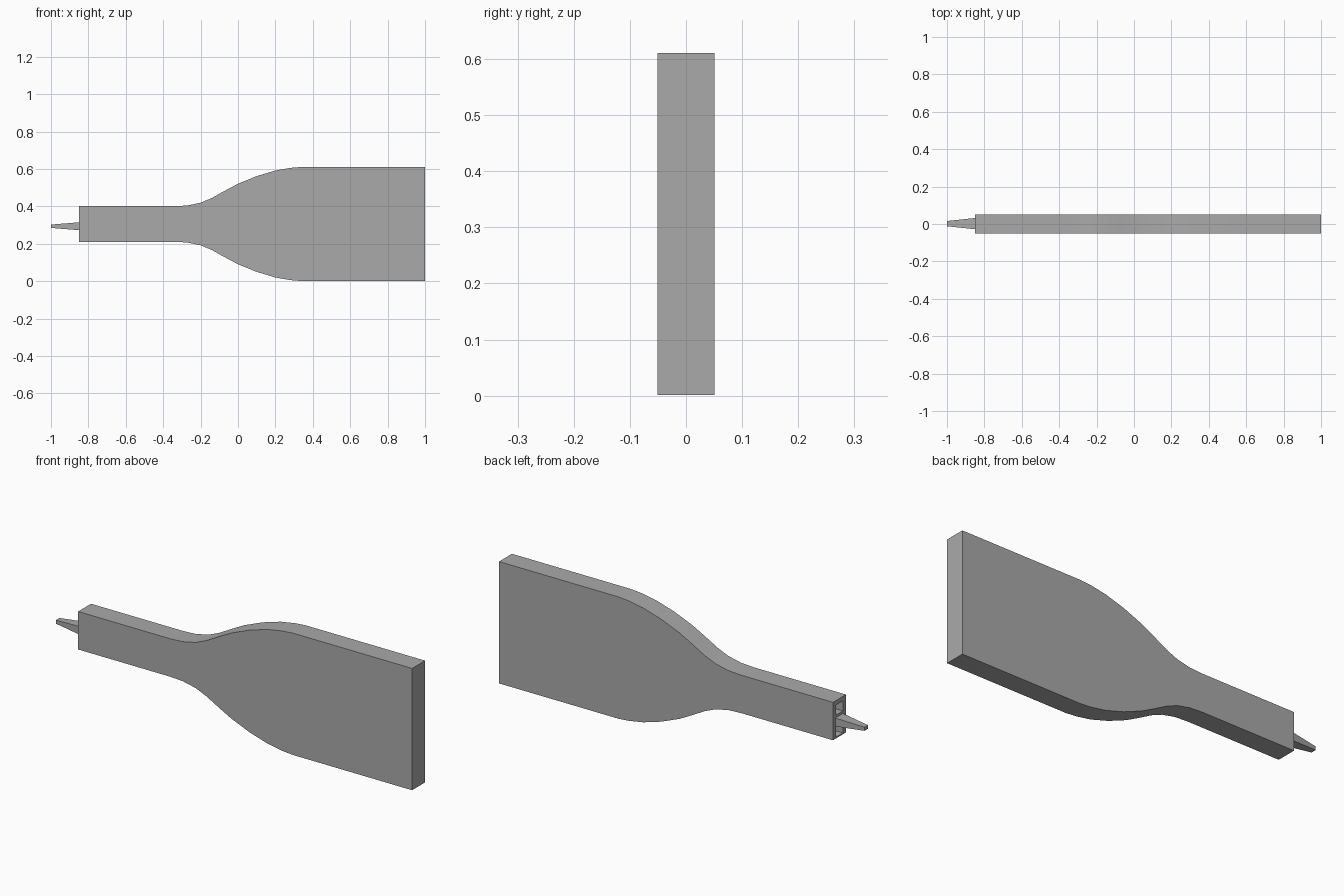
import bpy, bmesh
from mathutils import Vector

cube = bpy.data.objects.get("Cube")
if cube:
    bpy.data.objects.remove(cube, do_unlink=True)

grey = bpy.data.materials.new("plain grey")
grey.use_nodes = True
grey.diffuse_color = (0.4, 0.4, 0.4, 1)
grey.node_tree.nodes["Principled BSDF"].inputs["Base Color"].default_value = (0.4, 0.4, 0.4, 1)

MID = 0.306      # height of the paddle's long axis
NECK_END = -0.85


def loft(name, first, second):
    """Solid between two matching outlines, given as lists of points."""
    bm = bmesh.new()
    a = [bm.verts.new(p) for p in first]
    b = [bm.verts.new(p) for p in second]
    bm.faces.new(a)
    bm.faces.new(b[::-1])
    for i in range(len(a)):
        j = (i + 1) % len(a)
        bm.faces.new((a[j], a[i], b[i], b[j]))
    bmesh.ops.recalc_face_normals(bm, faces=bm.faces)
    mesh = bpy.data.meshes.new(name)
    bm.to_mesh(mesh)
    bm.free()
    obj = bpy.data.objects.new(name, mesh)
    bpy.context.collection.objects.link(obj)
    mesh.materials.append(grey)
    return obj


def rect(x, y, z, half_y, half_z):
    return [Vector((x, y + sy * half_y, z + sz * half_z))
            for sy, sz in ((-1, -1), (1, -1), (1, 1), (-1, 1))]


# Paddle body: half-height profile, mirrored about the long axis
profile = [(NECK_END, .095), (-.34, .095), (-.27, .099), (-.2, .114), (-.14, .139),
           (-.07, .178), (0, .215), (.1, .256), (.2, .286), (.28, .3), (.34, .305), (1, .305)]
outline = [(x, MID + h) for x, h in profile] + [(x, MID - h) for x, h in reversed(profile)]
body = loft("paddle_body", [(x, -.051, z) for x, z in outline],
            [(x, .051, z) for x, z in outline])

# Two square sockets sunk into the neck end
for z in (.353, .243):
    cutter = loft("socket_cutter", rect(NECK_END - .02, 0, z, .027, .025),
                  rect(NECK_END + .05, 0, z, .027, .025))
    cutter.hide_render = True
    cut = body.modifiers.new("socket", 'BOOLEAN')
    cut.operation = 'DIFFERENCE'
    cut.solver = 'EXACT'
    cut.object = cutter
    bpy.context.view_layer.objects.active = body
    bpy.ops.object.modifier_apply(modifier=cut.name)
    bpy.data.objects.remove(cutter, do_unlink=True)

# Smooth shading along the curved edges only
bpy.ops.object.select_all(action='DESELECT')
body.select_set(True)
bpy.context.view_layer.objects.active = body
bpy.ops.object.shade_smooth_by_angle(angle=0.5)

# Tapered pin at the neck end
loft("tapered_pin", rect(NECK_END, .002, .294, .03, .021),
     rect(-1, .002, .294, .014, .009))
